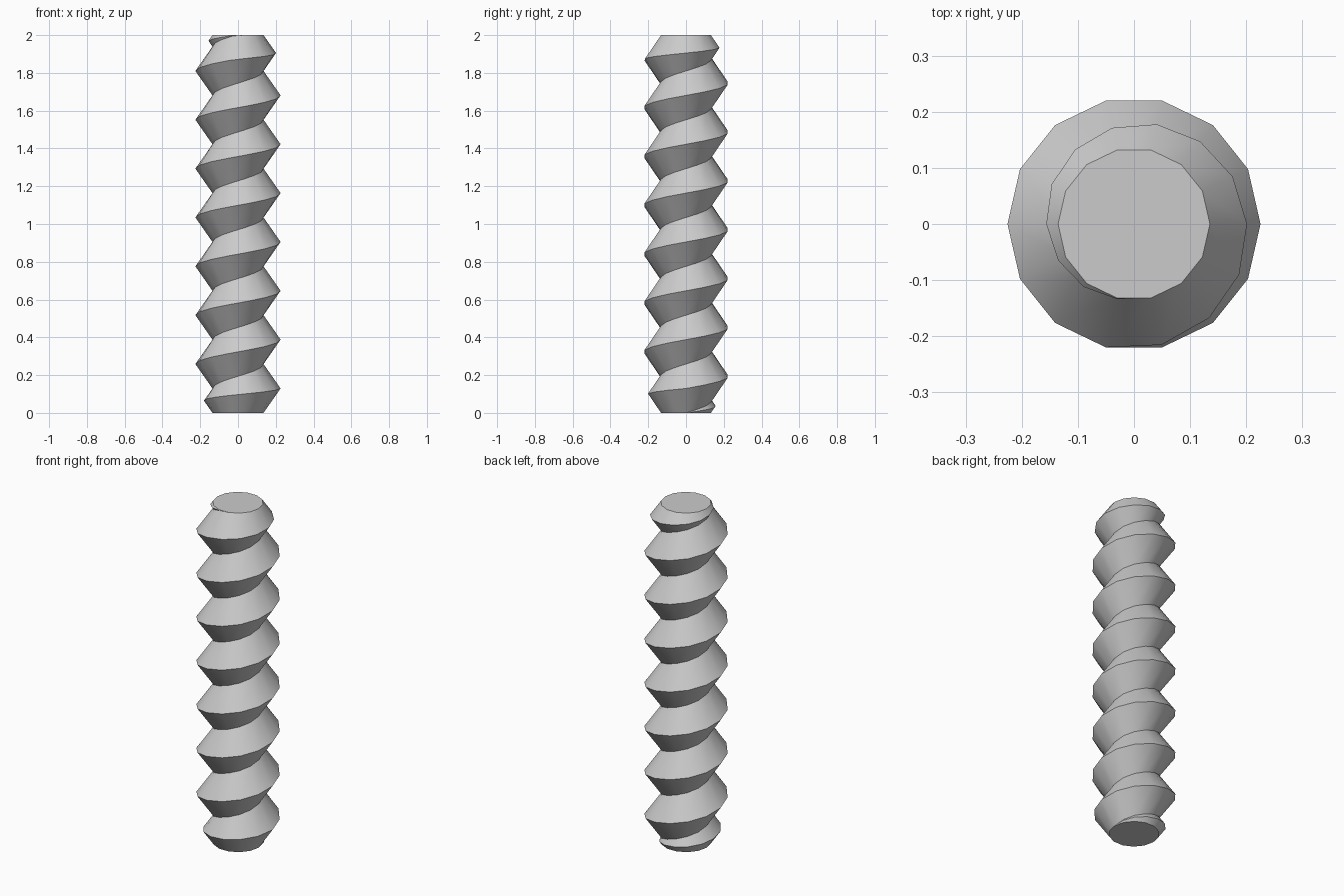
import bpy, bmesh, math

cube = bpy.data.objects.get("Cube")
if cube:
    bpy.data.objects.remove(cube, do_unlink=True)

SIDES = 14
HEIGHT = 2.0
PITCH = 0.2586
CORE_R = 0.1353
CREST_R = 0.2255
LAST = math.ceil(HEIGHT / PITCH * SIDES)   # step where the thread runs out

# Material
steel = bpy.data.materials.new("light_grey")
steel.use_nodes = True
grey = (0.6, 0.6, 0.6, 1.0)
steel.diffuse_color = grey
steel.node_tree.nodes["Principled BSDF"].inputs["Base Color"].default_value = grey


def root_z(step):
    """Height of the thread root, squashed flat at both ends of the rod."""
    return min(HEIGHT, max(0.0, PITCH * step / SIDES))


def ring_point(step, radius, z):
    a = math.tau * step / SIDES
    return (radius * math.cos(a), radius * math.sin(a), z)


bm = bmesh.new()

# Helical root and crest lines; the crest shrinks where the turn is squashed
roots, crests = {}, {}
for s in range(-SIDES, LAST + SIDES + 1):
    roots[s] = bm.verts.new(ring_point(s, CORE_R, root_z(s)))
for s in range(-SIDES, LAST + 1):
    low, high = root_z(s), root_z(s + SIDES)
    radius = CORE_R + (CREST_R - CORE_R) * (high - low) / PITCH
    crests[s] = bm.verts.new(ring_point(s, radius, (low + high) / 2))

# Lower and upper thread flanks
for s in range(-SIDES, LAST):
    t, up = s + 1, s + SIDES
    bm.faces.new((roots[s], roots[t], crests[t], crests[s]))
    bm.faces.new((crests[s], crests[t], roots[up + 1], roots[up]))

# End caps
bm.faces.new([roots[s] for s in range(-1, -SIDES - 1, -1)])
bm.faces.new([roots[s] for s in range(LAST, LAST + SIDES)])

bmesh.ops.remove_doubles(bm, verts=bm.verts[:], dist=0.0001)
bmesh.ops.recalc_face_normals(bm, faces=bm.faces[:])

mesh = bpy.data.meshes.new("threaded_rod")
bm.to_mesh(mesh)
bm.free()
mesh.materials.append(steel)

rod = bpy.data.objects.new("threaded_rod", mesh)
bpy.context.collection.objects.link(rod)
bpy.ops.object.select_all(action='DESELECT')
rod.select_set(True)
bpy.context.view_layer.objects.active = rod
bpy.ops.object.shade_smooth_by_angle(angle=math.radians(30))
